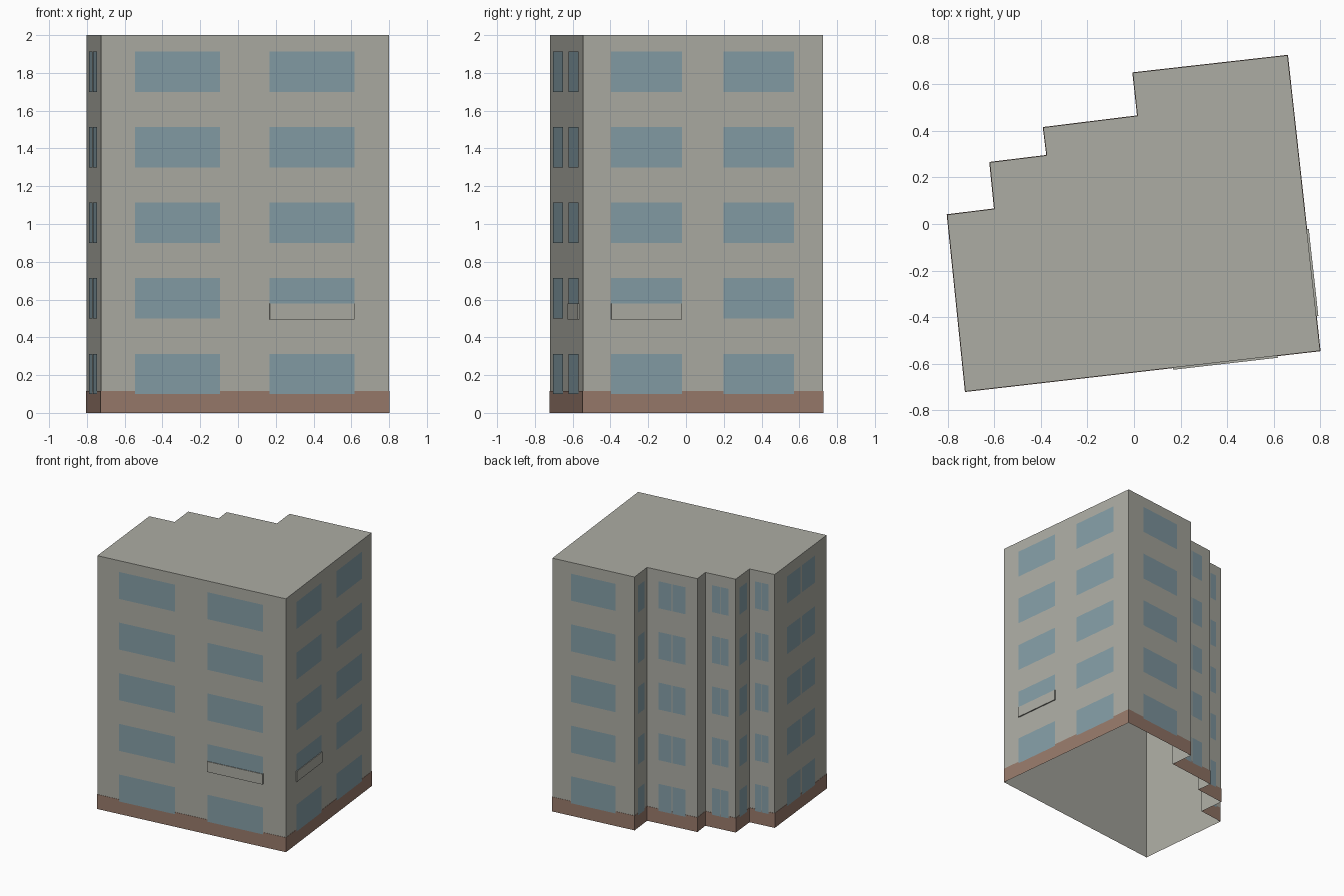
import bpy
from mathutils import Vector

cube = bpy.data.objects.get("Cube")
if cube:
    bpy.data.objects.remove(cube, do_unlink=True)


def make_material(name, rgb):
    linear = [(c / 255 / 12.92) if c < 11 else ((c / 255 + 0.055) / 1.055) ** 2.4 for c in rgb]
    mat = bpy.data.materials.new(name)
    mat.use_nodes = True
    mat.diffuse_color = (*linear, 1)
    mat.node_tree.nodes["Principled BSDF"].inputs["Base Color"].default_value = (*linear, 1)
    return mat


concrete = make_material("concrete grey", (172, 172, 163))
brown = make_material("plinth brown", (152, 122, 107))
glass = make_material("window blue", (132, 157, 166))


def make_object(name, faces, mat):
    """Build a mesh from a list of faces, each a list of points."""
    verts, index = [], []
    for face in faces:
        index.append(range(len(verts), len(verts) + len(face)))
        verts.extend(face)
    mesh = bpy.data.meshes.new(name)
    mesh.from_pydata(verts, [], [list(i) for i in index])
    mesh.materials.append(mat)
    obj = bpy.data.objects.new(name, mesh)
    bpy.context.collection.objects.link(obj)
    return obj


# Stepped footprint, counter-clockwise from the front corner
FOOTPRINT = [Vector(p) for p in (
    (-0.725, -0.72), (0.80, -0.545), (0.66, 0.725), (-0.005, 0.65), (0.015, 0.465),
    (-0.39, 0.415), (-0.375, 0.295), (-0.62, 0.265), (-0.60, 0.065), (-0.803, 0.04))]
COUNT = len(FOOTPRINT)
HEIGHT = 2.0
PLINTH = 0.115


def normal(i):
    d = (FOOTPRINT[(i + 1) % COUNT] - FOOTPRINT[i % COUNT]).normalized()
    return Vector((d.y, -d.x))


def outline(offset):
    """Footprint pushed outwards with mitred corners."""
    result = []
    for i, p in enumerate(FOOTPRINT):
        n1, n2 = normal(i - 1), normal(i)
        result.append(p + (n1 + n2) * offset / (1 + n1.dot(n2)))
    return result


def upright(a, b, z0, z1):
    return [(a.x, a.y, z0), (b.x, b.y, z0), (b.x, b.y, z1), (a.x, a.y, z1)]


def band(points, z0, z1):
    return [upright(p, points[(i + 1) % COUNT], z0, z1) for i, p in enumerate(points)]


def wall_span(wall, start, end, offset):
    """Two plan points at fractions along a wall, lifted off its surface."""
    a, b = FOOTPRINT[wall], FOOTPRINT[(wall + 1) % COUNT]
    lift = normal(wall) * offset
    return a.lerp(b, start) + lift, a.lerp(b, end) + lift


# Walls and roof, open underneath
make_object("walls", band(FOOTPRINT, 0, HEIGHT), concrete)
make_object("roof", [[(p.x, p.y, HEIGHT) for p in FOOTPRINT]], concrete)

# Plinth skin with a narrow top lip
outer = outline(0.002)
plinth = band(outer, 0, PLINTH)
for i in range(COUNT):
    j = (i + 1) % COUNT
    plinth.append([(p.x, p.y, PLINTH) for p in (outer[i], outer[j], FOOTPRINT[j], FOOTPRINT[i])])
make_object("plinth", plinth, brown)

# Windows: one layout per wall, repeated on every floor
WIDE = [(0.117, 0.412), (0.585, 0.88)]
SINGLE = [(0.23, 0.77)]
PAIR = [(0.23, 0.487), (0.513, 0.77)]
LAYOUT = {
    "front": (0, WIDE), "left": (1, WIDE), "back": (2, SINGLE),
    "upper_step_side": (3, SINGLE), "upper_step": (4, PAIR), "middle_step": (6, PAIR),
    "lower_step_side": (7, SINGLE), "lower_step": (8, PAIR), "right": (9, PAIR)}
for side, (wall, spans) in LAYOUT.items():
    panes = []
    for floor in range(5):
        sill = 0.1 + 0.4 * floor
        for start, end in spans:
            a, b = wall_span(wall, start, end, 0.004)
            panes.append(upright(a, b, sill, sill + 0.213))
    make_object(side + "_windows", panes, glass)


# Thin panels covering the lower part of two second-row windows
def cover_panel(name, wall, span):
    a, b = wall_span(wall, *span, 0)
    c, d = wall_span(wall, *span, 0.009)
    z0, z1 = 0.495, 0.578
    faces = [upright(c, d, z0, z1), upright(a, c, z0, z1), upright(d, b, z0, z1)]
    faces.append([(p.x, p.y, z1) for p in (c, d, b, a)])
    faces.append([(p.x, p.y, z0) for p in (a, b, d, c)])
    make_object(name, faces, concrete)


cover_panel("front_cover_panel", 0, WIDE[1])
cover_panel("left_cover_panel", 1, WIDE[0])
